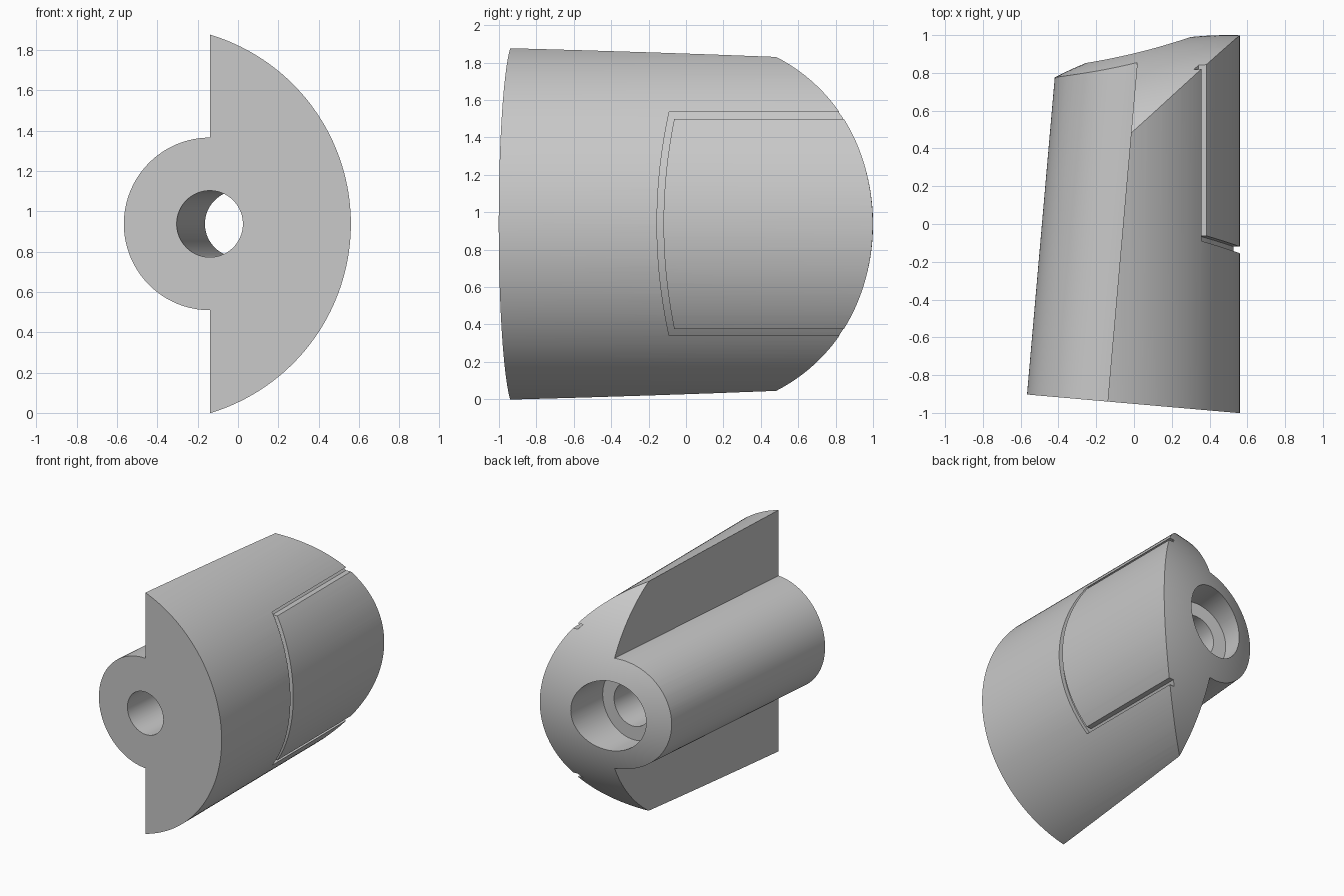
import bpy, bmesh, math
from mathutils import Matrix, Vector

cube = bpy.data.objects.get("Cube")
if cube:
    bpy.data.objects.remove(cube, do_unlink=True)

MID = 0.9375                      # height of the symmetry plane
ARC_X, ARC_R = -0.42, 0.98        # axis and radius of the large curved side
# Tilted frame: origin on the front face at the bore, local y along the bore
FRAME = Matrix.Translation((-0.14, -0.94, MID)) @ Matrix.Rotation(math.radians(-5), 4, 'Z')
ALONG_Y = Matrix.Rotation(math.radians(-90), 4, 'X')

grey = bpy.data.materials.new("plain grey")
grey.use_nodes = True
grey.diffuse_color = (0.58, 0.58, 0.58, 1)
grey.node_tree.nodes["Principled BSDF"].inputs["Base Color"].default_value = (0.58, 0.58, 0.58, 1)


def to_object(name, bm):
    bmesh.ops.recalc_face_normals(bm, faces=bm.faces)
    mesh = bpy.data.meshes.new(name)
    bm.to_mesh(mesh)
    bm.free()
    mesh.materials.append(grey)
    obj = bpy.data.objects.new(name, mesh)
    bpy.context.collection.objects.link(obj)
    return obj


def rod(name, radius, start, end, frame, sides=96):
    """Cylinder running along the frame's y axis."""
    bm = bmesh.new()
    bmesh.ops.create_cone(bm, cap_ends=True, segments=sides, radius1=radius, radius2=radius,
                          depth=end - start,
                          matrix=frame @ Matrix.Translation((0, (start + end) / 2, 0)) @ ALONG_Y)
    return to_object(name, bm)


def combine(target, tool, operation):
    mod = target.modifiers.new("combine", 'BOOLEAN')
    mod.operation, mod.object, mod.solver = operation, tool, 'EXACT'
    bpy.context.view_layer.objects.active = target
    bpy.ops.object.modifier_apply(modifier=mod.name)
    bpy.data.objects.remove(tool, do_unlink=True)


# Large curved side, cut flat by the tilted rear plane and front face
arc_frame = Matrix.Translation((ARC_X, 0, MID))
body = rod("curved_body", ARC_R, -1.4, 1.4, arc_frame, 192)
bm = bmesh.new()
bmesh.ops.create_cube(bm, size=1, matrix=FRAME @ Matrix.Translation((1, 1.5, 0))
                      @ Matrix.Diagonal((2, 3, 4, 1)))
combine(body, to_object("half_space", bm), 'INTERSECT')

# Round boss around the bore
combine(body, rod("boss", 0.428, 0, 2.3, FRAME, 128), 'UNION')

# Domed back end, curved both across and up
bm = bmesh.new()
bmesh.ops.create_grid(bm, x_segments=56, y_segments=80, size=1.0)
for v in bm.verts:
    x, z = v.co.x, v.co.y
    drop_x = 2.0 - math.sqrt(4.0 - (x - 0.5) ** 2)
    drop_z = 1.11 - math.sqrt(1.11 ** 2 - z * z)
    v.co = Vector((x, 1.0 - drop_x - drop_z, MID + z))
ext = bmesh.ops.extrude_face_region(bm, geom=bm.faces[:], use_keep_orig=True)
for v in ext["geom"]:
    if isinstance(v, bmesh.types.BMVert):
        v.co.y = -1.6
combine(body, to_object("dome_end", bm), 'INTERSECT')

# Through bore and wider recess at the back
combine(body, rod("bore", 0.165, -0.5, 2.5, FRAME), 'DIFFERENCE')
combine(body, rod("recess", 0.27, 1.61, 2.5, FRAME), 'DIFFERENCE')


# Shallow U-shaped groove around the panel on the curved side
def panel_outline(half, front):
    """Back corner, bowed front edge, back corner."""
    bow = [(front + (half * t) ** 2 / 5.5, half * t) for t in [i / 16 - 1 for i in range(33)]]
    return [(1.4, -half)] + bow + [(1.4, half)]


outline = panel_outline(0.597, -0.155) + panel_outline(0.562, -0.12)[::-1]
bm = bmesh.new()
face = bm.faces.new([bm.verts.new((0.1, y, MID + z)) for y, z in outline])
ext = bmesh.ops.extrude_face_region(bm, geom=[face], use_keep_orig=True)
bmesh.ops.translate(bm, vec=(0.8, 0, 0),
                    verts=[g for g in ext["geom"] if isinstance(g, bmesh.types.BMVert)])
groove = to_object("groove", bm)
combine(groove, rod("groove_floor", ARC_R - 0.033, -1.5, 1.5, arc_frame, 192), 'DIFFERENCE')
combine(body, groove, 'DIFFERENCE')

# Smooth curves, sharp edges
bpy.ops.object.select_all(action='DESELECT')
body.select_set(True)
bpy.context.view_layer.objects.active = body
bpy.ops.object.shade_smooth_by_angle(angle=math.radians(20))
